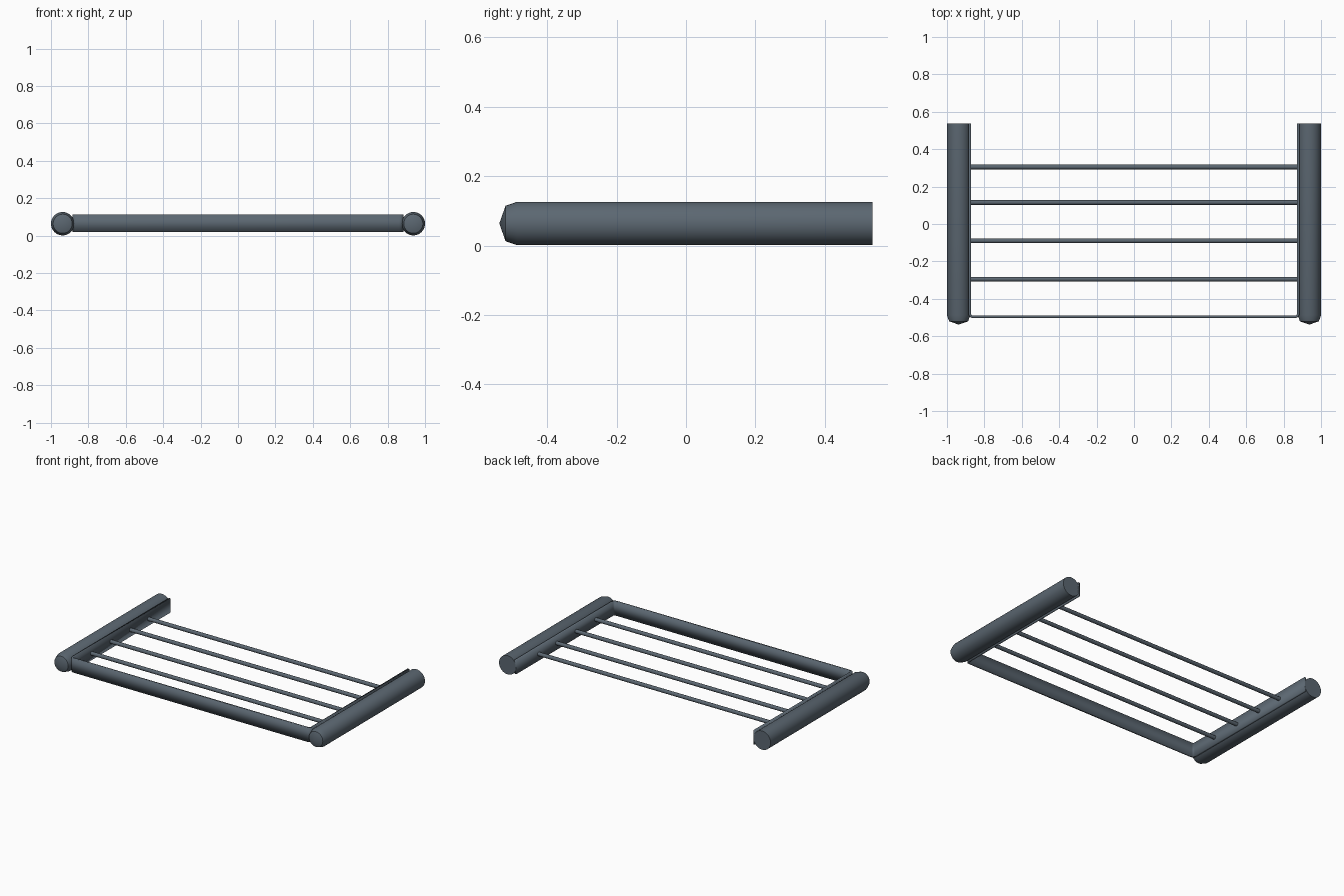
import bpy, bmesh, math

if "Cube" in bpy.data.objects:
    bpy.data.objects.remove(bpy.data.objects["Cube"])

mat = bpy.data.materials.new("dark slate metal")
mat.diffuse_color = (0.105, 0.135, 0.165, 1)
mat.use_nodes = True
mat.node_tree.nodes["Principled BSDF"].inputs["Base Color"].default_value = mat.diffuse_color


def finish(name, bm, angle=None):
    bmesh.ops.recalc_face_normals(bm, faces=bm.faces)
    me = bpy.data.meshes.new(name)
    bm.to_mesh(me)
    bm.free()
    me.materials.append(mat)
    ob = bpy.data.objects.new(name, me)
    bpy.context.collection.objects.link(ob)
    for p in me.polygons:
        p.use_smooth = True
    if angle:
        me.set_sharp_from_angle(angle=math.radians(angle))
    return ob


def lathe(name, profile, origin, axis, sides, angle=None):
    """Closed solid of (radius, position) rings along the x or y axis."""
    bm = bmesh.new()
    rings = []
    for r, t in profile:
        ring = []
        for i in range(sides if r > 0 else 1):
            a = 2 * math.pi * i / sides
            u, v = r * math.cos(a), r * math.sin(a)
            off = (t, u, v) if axis == 'x' else (u, t, v)
            ring.append(bm.verts.new([o + d for o, d in zip(origin, off)]))
        rings.append(ring)
    for a, b in zip(rings, rings[1:]):
        for i in range(sides):
            j = (i + 1) % sides
            if len(a) == 1:
                bm.faces.new((a[0], b[i], b[j]))
            else:
                bm.faces.new((a[i], a[j], b[j], b[i]))
    for ring in (rings[0], rings[-1]):
        if len(ring) > 1:
            bm.faces.new(ring)
    return finish(name, bm, angle)


# side tubes: domed front end, flat back end
for name, s in (("left_side_tube", -1), ("right_side_tube", 1)):
    lathe(name, [(0, -0.538), (0.051, -0.52), (0.0625, -0.487), (0.0625, 0.538)],
          (s * 0.9375, 0, 0.0635), 'y', 32, 50)

# U-shaped flat band along both sides and the front, rounded corners
def u_path(x, y, r):
    half = [(x, 0.538)] + [(x - r + r * math.cos(a), y + r - r * math.sin(a))
                           for a in (math.pi / 2 * k / 4 for k in range(5))]
    return half + [(-px, py) for px, py in reversed(half)]


bm = bmesh.new()
sections = []
for (ox, oy), (ix, iy) in zip(u_path(0.885, -0.503, 0.024), u_path(0.872, -0.49, 0.011)):
    sections.append([bm.verts.new(c) for c in
                     ((ox, oy, 0.02), (ox, oy, 0.113), (ix, iy, 0.113), (ix, iy, 0.02))])
for a, b in zip(sections, sections[1:]):
    for i in range(4):
        j = (i + 1) % 4
        bm.faces.new((a[i], a[j], b[j], b[i]))
bm.faces.new(sections[0])
bm.faces.new(sections[-1])
finish("rim_band", bm)

# cross rods
for k, y in enumerate((-0.295, -0.09, 0.115, 0.305)):
    lathe(f"cross_rod_{k + 1}", [(0.0125, -0.88), (0.0125, 0.88)],
          (0, y, 0.066), 'x', 12, 50)
